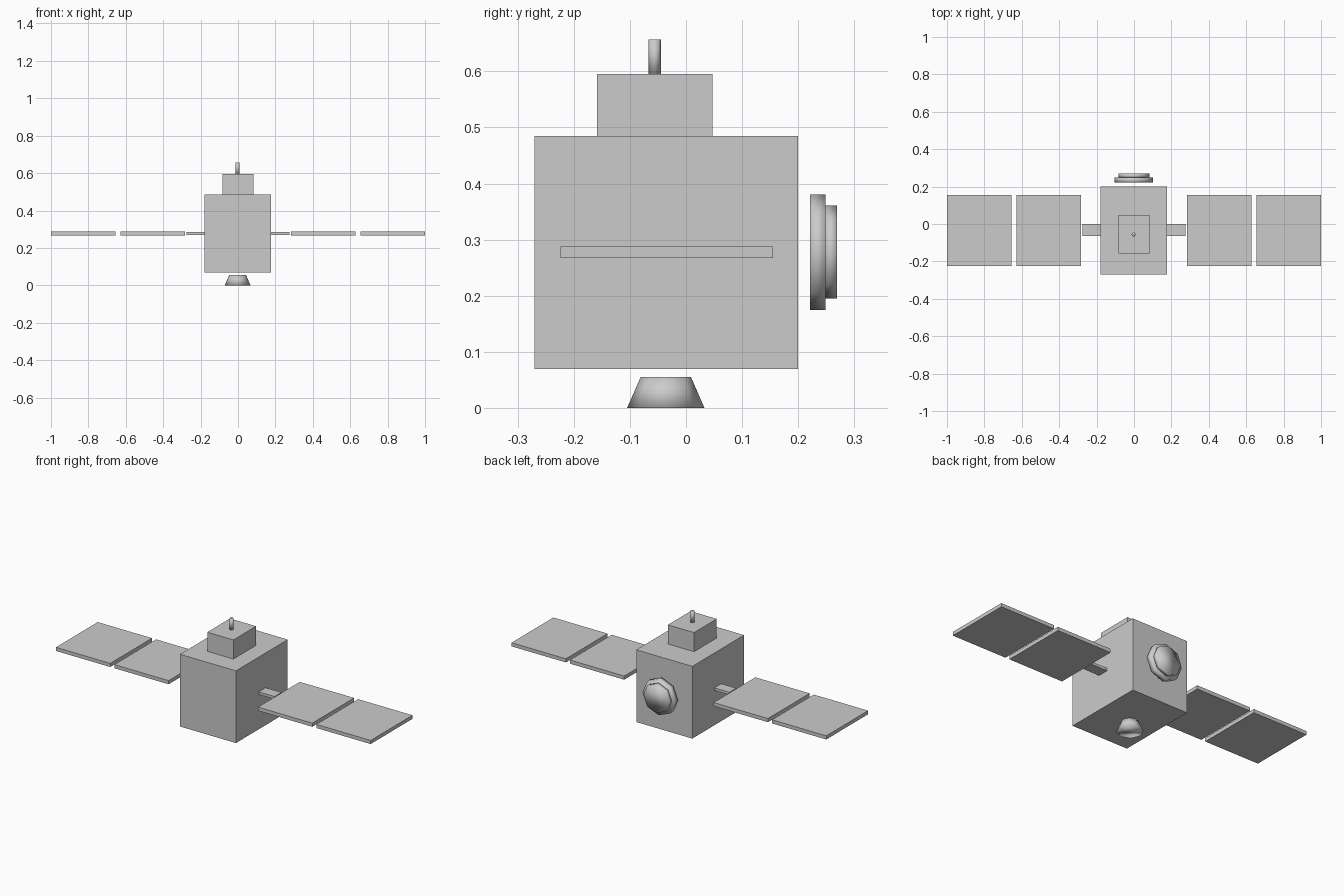
import bpy, math
from mathutils import Matrix

if "Cube" in bpy.data.objects:
    bpy.data.objects.remove(bpy.data.objects["Cube"])


def box(name, x, y, z):
    """Box from (min, max) ranges."""
    c = [(r[0] + r[1]) / 2 for r in (x, y, z)]
    bpy.ops.mesh.primitive_cube_add(size=1, location=c)
    o = bpy.context.object
    o.name = name
    o.data.transform(Matrix.Diagonal((x[1] - x[0], y[1] - y[0], z[1] - z[0], 1)))
    return o


def frustum(name, r1, r2, depth, loc, rot=(0, 0, 0), sides=8):
    """Low-sided smooth-shaded cylinder or cone."""
    bpy.ops.mesh.primitive_cone_add(vertices=sides, radius1=r1, radius2=r2,
                                    depth=depth, location=loc, rotation=rot)
    o = bpy.context.object
    o.name = name
    bpy.ops.object.shade_smooth()
    return o


# main body and upper module
box("body", (-0.18, 0.176), (-0.27, 0.20), (0.07, 0.485))
box("upper_module", (-0.084, 0.082), (-0.159, 0.047), (0.485, 0.595))

# antenna on top
frustum("antenna", 0.011, 0.011, 0.062, (-0.002, -0.056, 0.626))

# thruster nozzle underneath
frustum("thruster_nozzle", 0.069, 0.045, 0.055, (-0.002, -0.036, 0.0275))

# two-step sensor on the back
back = (-math.pi / 2, 0, 0)
frustum("sensor_base", 0.103, 0.103, 0.028, (-0.001, 0.235, 0.278), back)
frustum("sensor_lens", 0.083, 0.083, 0.021, (-0.001, 0.2585, 0.278), back)

# solar wings: an arm and two panels on each side
for side, s in (("left", -1), ("right", 1)):
    def span(a, b):
        return tuple(sorted((s * a, s * b)))
    box(side + "_arm", span(0.176, 0.276), (-0.063, 0.0), (0.270, 0.285))
    box(side + "_inner_panel", span(0.284, 0.629), (-0.224, 0.155), (0.267, 0.288))
    box(side + "_outer_panel", span(0.655, 1.0), (-0.224, 0.155), (0.267, 0.288))
